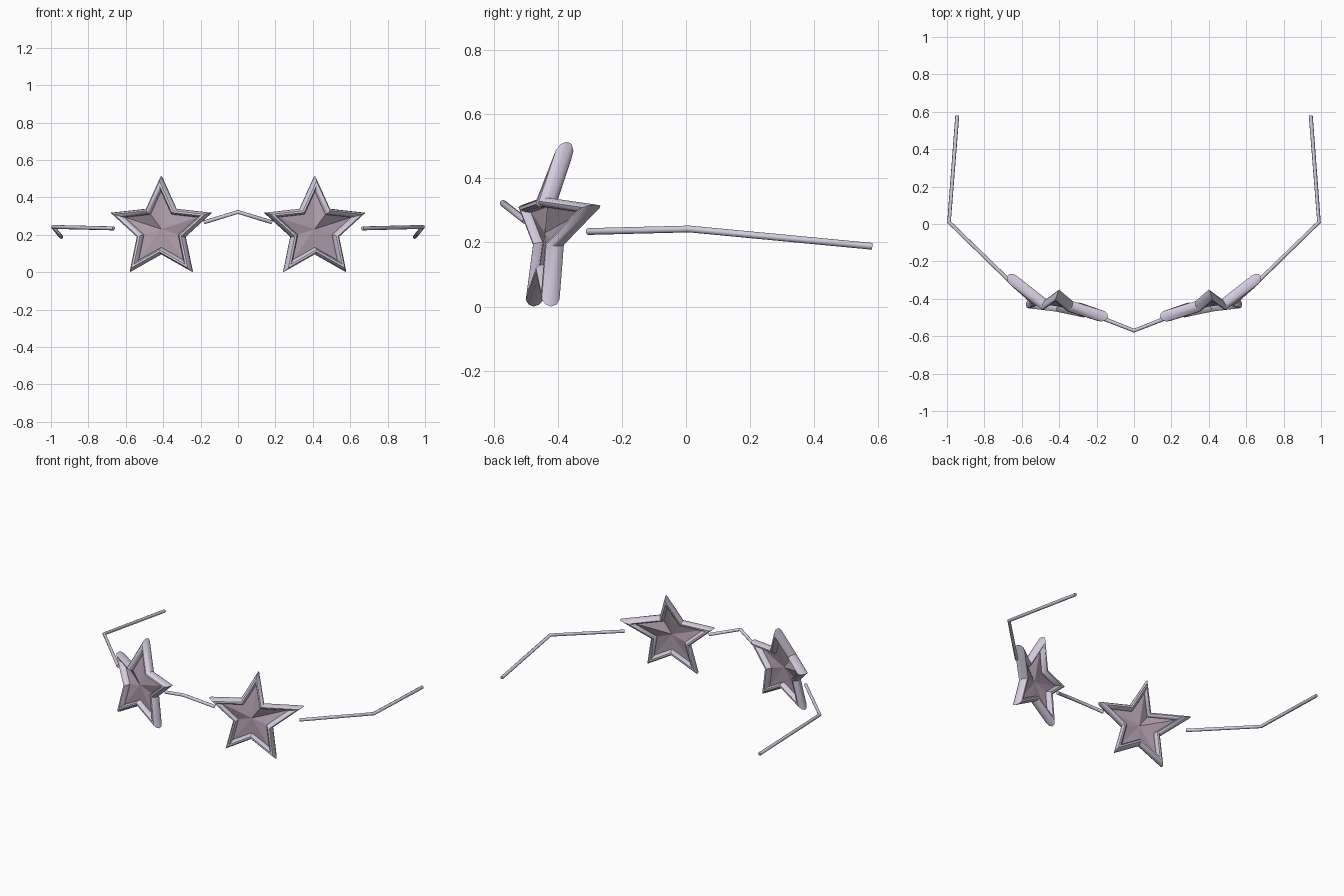
import bpy, math
from mathutils import Vector

if "Cube" in bpy.data.objects:
    bpy.data.objects.remove(bpy.data.objects["Cube"])

def material(name, col):
    m = bpy.data.materials.new(name)
    m.diffuse_color = col
    m.use_nodes = True
    m.node_tree.nodes["Principled BSDF"].inputs["Base Color"].default_value = m.diffuse_color
    return m

FRAME = material("frame_lilac", (0.66, 0.60, 0.74, 1))
LENS = material("lens_mauve", (0.42, 0.33, 0.40, 1))

# Star outline: alternating tips and notches, each with its own depth so the star wraps round the face
R_TIP, R_NOTCH = 0.284, 0.135
CENTRE = Vector((0.41, -0.44, 0.23))
DEPTH = [-.372, -.43, -.28, -.405, -.42, -.44, -.475, -.45, -.50, -.44]
NORMAL = Vector((0.33, -0.94, 0))

def corner(i, s, t=0.0, side=1):
    """Star corner i, scaled by s about the centre, pushed t along the lens normal."""
    r = R_TIP if i % 2 == 0 else R_NOTCH
    a = math.radians(36 * i)
    p = Vector((CENTRE.x + r * math.sin(a), DEPTH[i], CENTRE.z + r * math.cos(a)))
    p = CENTRE.lerp(p, s) + NORMAL * t
    return (p.x * side, p.y, p.z)

def mesh_object(name, verts, faces, mat, side):
    if side < 0:
        faces = [f[::-1] for f in faces]
    me = bpy.data.meshes.new(name)
    me.from_pydata(verts, [], faces)
    me.materials.append(mat)
    ob = bpy.data.objects.new(name, me)
    bpy.context.collection.objects.link(ob)
    return ob

def star_frame(name, side, n=10):
    # rounded section swept round the star
    verts, faces = [], []
    for i in range(10):
        for k in range(n):
            a = 2 * math.pi * k / n
            verts.append(corner(i, 0.86 + 0.14 * math.cos(a), 0.031 * math.sin(a), side))
    for i in range(10):
        j = (i + 1) % 10
        for k in range(n):
            l = (k + 1) % n
            faces.append((i * n + k, i * n + l, j * n + l, j * n + k))
    ob = mesh_object(name, verts, faces, FRAME, side)
    bpy.ops.object.select_all(action='DESELECT')
    ob.select_set(True)
    bpy.context.view_layer.objects.active = ob
    bpy.ops.object.shade_smooth_by_angle(angle=math.radians(42))

def star_lens(name, side):
    # fan from the centre, recessed midway through the frame
    verts = [(CENTRE.x * side, CENTRE.y, CENTRE.z)]
    verts += [corner(i, 0.78, 0, side) for i in range(10)]
    faces = [(0, i + 1, (i + 1) % 10 + 1) for i in range(10)]
    mesh_object(name, verts, faces, LENS, side)

def wire(name, pts, radius=0.0105):
    cu = bpy.data.curves.new(name, 'CURVE')
    cu.dimensions = '3D'
    cu.bevel_depth = radius
    cu.bevel_resolution = 2
    cu.use_fill_caps = True
    sp = cu.splines.new('POLY')
    sp.points.add(len(pts) - 1)
    for q, p in zip(sp.points, pts):
        q.co = (*p, 1)
    cu.materials.append(FRAME)
    bpy.context.collection.objects.link(bpy.data.objects.new(name, cu))

for side, tag in ((1, "right"), (-1, "left")):
    star_frame(tag + "_star_frame", side)
    star_lens(tag + "_star_lens", side)
    # folded wire temple
    wire(tag + "_temple", [(0.665 * side, -0.305, 0.234),
                           (0.989 * side, 0.01, 0.242),
                           (0.945 * side, 0.58, 0.188)])

# peaked nose bridge
wire("nose_bridge", [(-0.18, -0.5, 0.267), (0, -0.57, 0.322), (0.18, -0.5, 0.267)])
